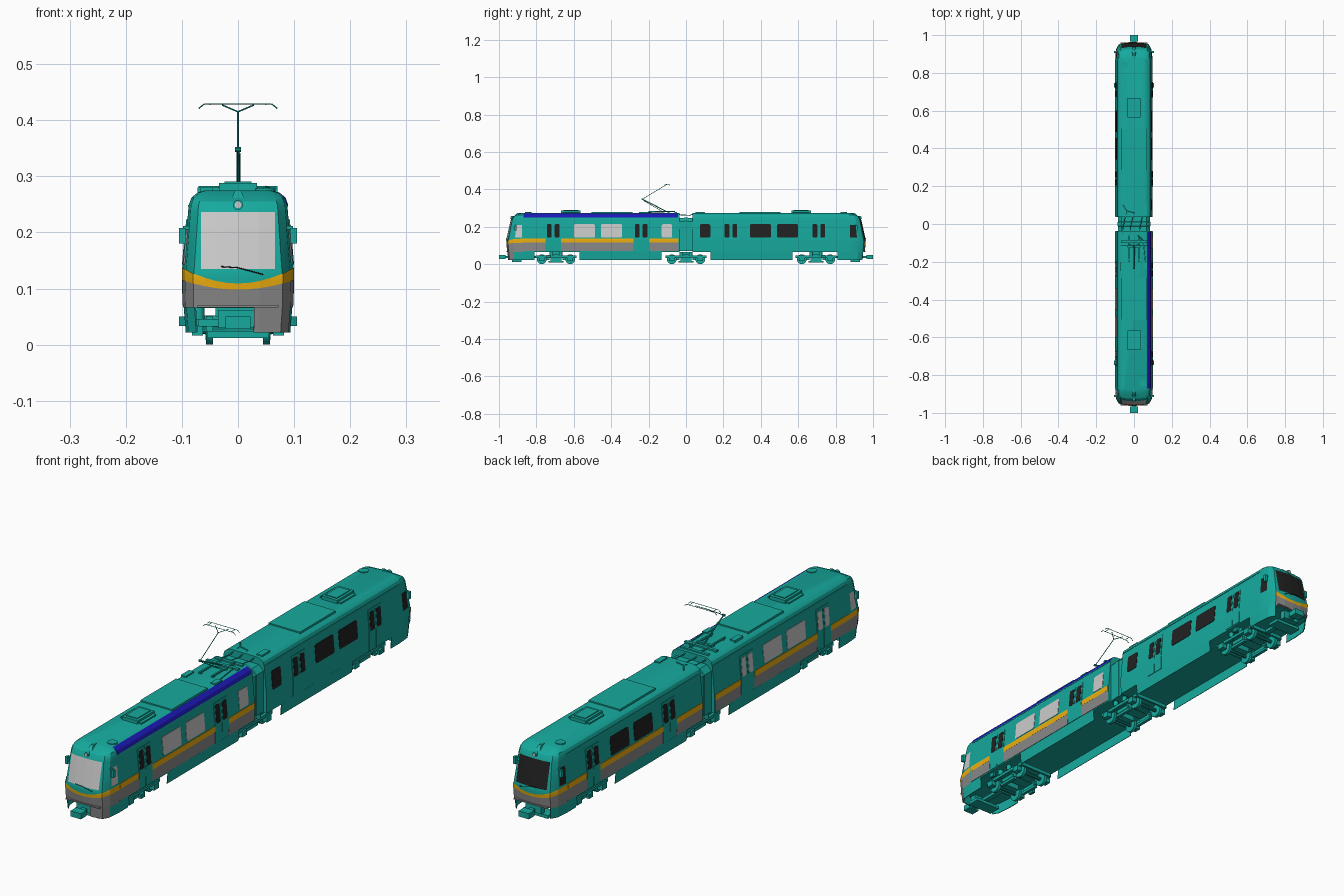
import bpy, bmesh, math
from mathutils import Vector

if "Cube" in bpy.data.objects:
    bpy.data.objects.remove(bpy.data.objects["Cube"])


def material(name, r, g, b):
    m = bpy.data.materials.new(name)
    m.diffuse_color = (r, g, b, 1)
    m.use_nodes = True
    m.node_tree.nodes["Principled BSDF"].inputs["Base Color"].default_value = m.diffuse_color
    return m


TEAL = material("teal", 0.008, 0.40, 0.34)
DTEAL = material("dark_teal", 0.006, 0.30, 0.26)
GREY = material("band_grey", 0.25, 0.25, 0.25)
YELLOW = material("yellow", 0.85, 0.43, 0.005)
BLUE = material("blue", 0.012, 0.01, 0.48)
BLACK = material("black", 0.015, 0.015, 0.015)
GLASS = material("light_glass", 0.55, 0.55, 0.55)

# Body shape: half width and nose position by height, nose plan by width fraction
W = [(.02, .093), (.07, .097), (.13, .098), (.248, .088), (.262, .083), (.271, .072), (.275, .058)]
N = [(.02, .950), (.12, .960), (.135, .958), (.235, .936), (.255, .925), (.268, .900), (.275, .876)]
PLAN = [(0, 0), (.4, .02), (.8, .10), (.95, .40), (1, 1)]
SIDE_Y, GAP = .868, .036


def interp(tab, v):
    for (a, fa), (b, fb) in zip(tab, tab[1:]):
        if v <= b:
            return fa + (fb - fa) * (v - a) / (b - a)
    return tab[-1][1]


def nose(u, z, sy, off=0):
    n = interp(N, z)
    y = n - (n - SIDE_Y) * interp(PLAN, abs(u)) + off
    x = u * interp(W, z) + (math.copysign(off, u) if abs(u) > .75 else 0)
    return (x, sy * y, z)


def finish(name, bm, mat, smooth=False):
    bmesh.ops.recalc_face_normals(bm, faces=bm.faces)
    me = bpy.data.meshes.new(name)
    bm.to_mesh(me)
    bm.free()
    me.materials.append(mat)
    ob = bpy.data.objects.new(name, me)
    bpy.context.collection.objects.link(ob)
    if smooth:
        bpy.context.view_layer.objects.active = ob
        ob.select_set(True)
        bpy.ops.object.shade_smooth_by_angle(angle=math.radians(24))
        ob.select_set(False)
    return ob


def loft(bm, rows, closed=False, caps=False):
    vr = [[bm.verts.new(p) for p in r] for r in rows]
    n = len(rows[0])
    for a, b in zip(vr, vr[1:]):
        for i in range(n if closed else n - 1):
            j = (i + 1) % n
            bm.faces.new((a[i], a[j], b[j], b[i]))
    if caps:
        bm.faces.new(vr[0])
        bm.faces.new(vr[-1])


def boxes(name, dims, mat):
    bm = bmesh.new()
    for x0, x1, y0, y1, z0, z1 in dims:
        loft(bm, [[(x0, y0, z), (x1, y0, z), (x1, y1, z), (x0, y1, z)] for z in (z0, z1)], True, True)
    return finish(name, bm, mat)


def rods(name, paths, r, mat, seg=8):
    bm = bmesh.new()
    for path in paths:
        for a, b in zip(path, path[1:]):
            a, b = Vector(a), Vector(b)
            m = (b - a).to_track_quat('Z', 'Y').to_matrix().to_4x4()
            m.translation = (a + b) / 2
            bmesh.ops.create_cone(bm, cap_ends=True, segments=seg, radius1=r, radius2=r,
                                  depth=(b - a).length, matrix=m)
    return finish(name, bm, mat, seg > 6)


def prism(bm, poly, sx, off):
    loft(bm, [[(sx * (interp(W, z) + o), y, z) for y, z in poly] for o in (-.002, off)], True, True)


# Rectangular side panel that follows the bends of the body side
def panel(name, sx, spans, z0, z1, off, mat):
    bm = bmesh.new()
    zs = [z0] + [z for z, _ in W if z0 < z < z1] + [z1]
    for y0, y1 in spans:
        for a, b in zip(zs, zs[1:]):
            prism(bm, [(y0, a), (y1, a), (y1, b), (y0, b)], sx, off)
    return finish(name, bm, mat)


# Round-cornered windows
def windows(name, sx, spans, z0, z1, r, off, mat):
    bm = bmesh.new()
    for y0, y1 in spans:
        y0, y1 = min(y0, y1), max(y0, y1)
        poly = []
        for k, (cy, cz) in enumerate([(y1 - r, z1 - r), (y0 + r, z1 - r), (y0 + r, z0 + r), (y1 - r, z0 + r)]):
            for s in range(4):
                t = (k + s / 3) * math.pi / 2
                poly.append((cy + r * math.cos(t), cz + r * math.sin(t)))
        prism(bm, poly, sx, off)
    return finish(name, bm, mat)


def nose_patch(name, sy, us, lo, hi, off, mat, rows=4, width=None):
    bm = bmesh.new()
    grid = []
    for k in range(rows + 1):
        zs = [lo(u) + (hi(u) - lo(u)) * k / rows for u in us]
        grid.append([nose(u * width / interp(W, z) if width else u, z, sy, off) for u, z in zip(us, zs)])
    loft(bm, grid)
    return finish(name, bm, mat)


US = [-1, -.95, -.8, -.6, -.4, -.2, 0, .2, .4, .6, .8, .95, 1]
DOORS = (.24, .71)
arc_lo, arc_hi = (lambda u: .098 + .017 * u * u), (lambda u: .109 + .028 * u * u)

for sy, end in ((-1, "front"), (1, "rear")):
    glass = GLASS if sy < 0 else BLACK
    # Car shell with rounded nose and roof
    bm = bmesh.new()
    rows = []
    for z in (.065, .12, .13, .235, .248, .255, .262, .271, .275):
        w = interp(W, z)
        rows.append([(-w, sy * GAP, z)] + [nose(u, z, sy) for u in US] + [(w, sy * GAP, z)])
    loft(bm, rows, True, True)
    finish(end + "_car_body", bm, TEAL, True)

    # Nose colours, windscreen, headlamp, wiper
    us = US if sy < 0 else US[:-2]
    nose_patch(end + "_nose_stripe", sy, us, arc_lo, arc_hi, .0018, YELLOW)
    nose_patch(end + "_nose_band", sy, us, lambda u: .066, arc_lo, .0015, GREY)
    nose_patch(end + "_windscreen", sy, [-1, -.55, 0, .55, 1], lambda u: .135, lambda u: .236, .0018,
               glass, 4, .066)
    rods(end + "_headlamp", [[(0, sy * .915, .249), (0, sy * .936, .249)]], .009, TEAL, 16)
    rods(end + "_headlamp_lens", [[(0, sy * .93, .249), (0, sy * .9375, .249)]], .006, GLASS, 16)
    # Tapered horn cover above the lamp
    bm = bmesh.new()
    loft(bm, [[(-w, sy * .87, z), (w, sy * .87, z), (w, sy * y, z), (-w, sy * y, z)]
              for w, y, z in ((.011, .915, .261), (.005, .9, .275))], True, True)
    finish(end + "_horn_cover", bm, TEAL)
    rods(end + "_wiper", [[(-.03, sy * .962, .139), (0, sy * .962, .137), (.045, sy * .96, .125)]], .001, BLACK, 6)
    boxes(end + "_bumper_ledge", [(-.072, .072, sy * .945, sy * .96, .066, .071)], GREY)

    # Lower cab skirts, open around the coupler
    for sx in (-1, 1):
        wrap = (.3, .4, .8, .95, 1) if sx > 0 and sy < 0 else (.8, .95, 1)
        bm = bmesh.new()
        loft(bm, [[nose(sx * u, z, sy) for u in wrap] + [(sx * interp(W, z), sy * .81, z)]
                  for z in (.022, .066)])
        finish(end + "_cab_skirt", bm, TEAL).modifiers.new("thickness", 'SOLIDIFY').thickness = .003
    if sy < 0:
        nose_patch("front_grey_valance", sy, [.3, .4, .8, .95], lambda u: .022, lambda u: .066, .0015, GREY)

    # Coupler
    boxes(end + "_coupler", [(-.022, .022, sy * .965, sy * 1.0, .028, .05),
                             (-.01, .01, sy * .80, sy * .97, .033, .045),
                             (-.036, .032, sy * .92, sy * .945, .03, .062),
                             (-.055, .055, sy * .88, sy * .93, .012, .024)], TEAL)
    rods(end + "_coupler_face", [[(-.008, sy * .995, .04), (-.008, sy, .04)],
                                 [(.01, sy * .995, .04), (.01, sy, .04)]], .005, DTEAL)

    for sx, side in ((1, "right"), (-1, "left")):
        tag = end + "_" + side
        # Doors: two leaves with narrow windows
        leaves = [(sy * (c + a), sy * (c + b)) for c in DOORS for a, b in ((-.041, -.0008), (.0008, .041))]
        panel(tag + "_door_leaves", sx, leaves, .07, .224, .002, TEAL)
        windows(tag + "_door_windows", sx, [(sy * (c + d - .013), sy * (c + d + .013)) for c in DOORS
                                            for d in (-.021, .021)], .143, .214, .005, .003,
                BLACK if sx > 0 else glass)
        # Side windows
        spans = [(.342, .455), (.487, .60)] + ([(.074, .13)] if sx > 0 else [])
        windows(tag + "_windows", sx, [(sy * a, sy * b) for a, b in spans], .143, .214, .007, .0015, glass)
        # Cab side window wraps onto the nose taper
        bm = bmesh.new()
        loft(bm, [[nose(sx * u, z, sy, .0015) for u in (.958, .992)] for z in (.143, .18, .21)])
        finish(tag + "_cab_window", bm, glass)
        # Stripes, broken at the doors
        if not (sy > 0 and sx > 0):
            runs = [(sy * a, sy * b) for a, b in ((.04, .198), (.282, .668), (.752, SIDE_Y))]
            panel(tag + "_yellow_stripe", sx, runs, .115, .137, .0018, YELLOW)
            panel(tag + "_grey_band", sx, runs, .07, .115, .0015, GREY)
        # Skirt between bogies, mirrors, steps, roof gutter
        panel(tag + "_skirt", sx, [(sy * .13, sy * .57)], .022, .068, 0, TEAL)
        boxes(tag + "_mirror", [(sx * .094, sx * .105, sy * .905, sy * .917, .18, .208),
                                (sx * .085, sx * .098, sy * .907, sy * .912, .205, .211)], TEAL)
        boxes(tag + "_step", [(sx * .094, sx * .105, sy * .723, sy * .747, .033, .05)], DTEAL)
        boxes(tag + "_gutter", [(sx * .085, sx * .0895, sy * .04, sy * .865, .246, .249)], TEAL)
    # Roof equipment
    boxes(end + "_roof_unit", [(-.068, .068, sy * .285, sy * .505, .268, .280)], TEAL)
    boxes(end + "_air_conditioner", [(-.034, .034, sy * .563, sy * .667, .27, .288),
                                     (-.046, -.034, sy * .57, sy * .66, .27, .280),
                                     (.034, .046, sy * .57, sy * .66, .27, .280),
                                     (-.024, .024, sy * .575, sy * .655, .287, .291)], TEAL)
    rods(end + "_roof_hatch", [[(-sy * .048, sy * .843, .27), (-sy * .048, sy * .843, .278)]], .018, TEAL, 20)

panel("blue_roof_strip", 1, [(-.87, -.042)], .249, .272, .0018, BLUE)

# Gangway between the cars, with a few raised hoops
bm = bmesh.new()
rows = []
for y, g in ((-.04, 0), (-.012, 0), (-.01, .002), (.01, .002), (.012, 0), (.04, 0)):
    w, t = .085 + g, .248 + g
    rows.append([(-w, y, .07), (w, y, .07), (w, y, t - .02), (w - .02, y, t), (.02 - w, y, t), (-w, y, t - .02)])
loft(bm, rows, True, True)
finish("gangway_bellows", bm, TEAL)

# Bogies
for yc in (-.695, 0, .695):
    axles = (yc - .076, yc + .076)
    rods("wheels", [[(s * .045, y, .026), (s * .057, y, .026)] for y in axles for s in (-1, 1)], .026, TEAL, 20)
    rods("axles", [[(-.08, y, .026), (.08, y, .026)] for y in axles], .007, DTEAL, 10)
    frame = [(-.07, .07, yc - .022, yc + .022, .032, .052), (-.04, .04, yc - .03, yc + .03, .05, .066)]
    for s in (-1, 1):
        frame += [(s * .064, s * .076, yc - .105, yc + .105, .034, .046),
                  (s * .046, s * .058, yc - .04, yc + .04, .008, .018),
                  (s * .05, s * .06, yc - .03, yc + .03, .018, .034)]
        frame += [(s * .062, s * .082, y - .014, y + .014, .016, .038) for y in axles]
        frame += [(-.07, .07, yc + s * .105 - .004, yc + s * .105 + .004, .032, .046)]
        frame += [(-.03, .03, yc + s * .05 - .014, yc + s * .05 + .014, .022, .046)]
    boxes("bogie_frame", frame, TEAL)
    rods("bogie_springs", [[(s * .07, yc + d, .044), (s * .07, yc + d, .066)]
                           for s in (-1, 1) for d in (-.025, .025)], .01, TEAL, 12)

# Pantograph: base, lower arm, elbow, upper arm, head
boxes("pantograph_base", [(-.07, .07, -.1, -.088, .277, .283), (-.035, .035, -.125, -.115, .277, .283),
                          (-.03, -.024, -.2, -.06, .278, .284), (.024, .03, -.2, -.06, .278, .284)], TEAL)
rods("pantograph_feet", [[(x, y, .268), (x, y, .28)] for x, y in
                         ((-.06, -.094), (.06, -.094), (-.027, -.19), (.027, -.19))], .005, TEAL)
rods("pantograph_lower_arm", [[(0, -.105, .282), (0, -.233, .348)]], .0025, TEAL)
rods("pantograph_elbow", [[(-.005, -.233, .348), (.005, -.233, .348)]], .0045, TEAL, 10)
rods("pantograph_upper_arm", [[(0, -.233, .348), (0, -.122, .415)], [(.003, -.125, .281), (.003, -.228, .341)]] +
     [[(0, -.122, .415), (s * .028, -.1, .427)] for s in (-1, 1)], .0014, TEAL)
bow = [(-.07, .421), (-.06, .429), (.06, .429), (.07, .421)]
rods("pantograph_head", [[(x, y, z) for x, z in bow] for y in (-.115, -.09)] +
     [[(s * .05, -.115, .428), (s * .05, -.09, .428)] for s in (-1, 1)], .0011, TEAL, 6)

# Roof electrical gear and jumper cables near the joint
boxes("roof_gear", [(-.072, -.05, -.25, -.2, .265, .28), (.05, .07, -.24, -.2, .265, .279),
                    (-.06, .06, -.062, -.05, .272, .28), (.045, .068, .05, .1, .265, .279)], TEAL)
rods("roof_cables", [[(x, -.06, .278), (x, -.03, .264), (x + .01, .02, .261), (x + .02, .06, .277)]
                     for x in (-.06, -.02, .03)] +
     [[(.02, -.06, .28), (.05, -.09, .281), (.06, -.2, .277)],
      [(.0, .06, .277), (-.04, .07, .278), (-.06, .1, .275)]], .0022, TEAL)
